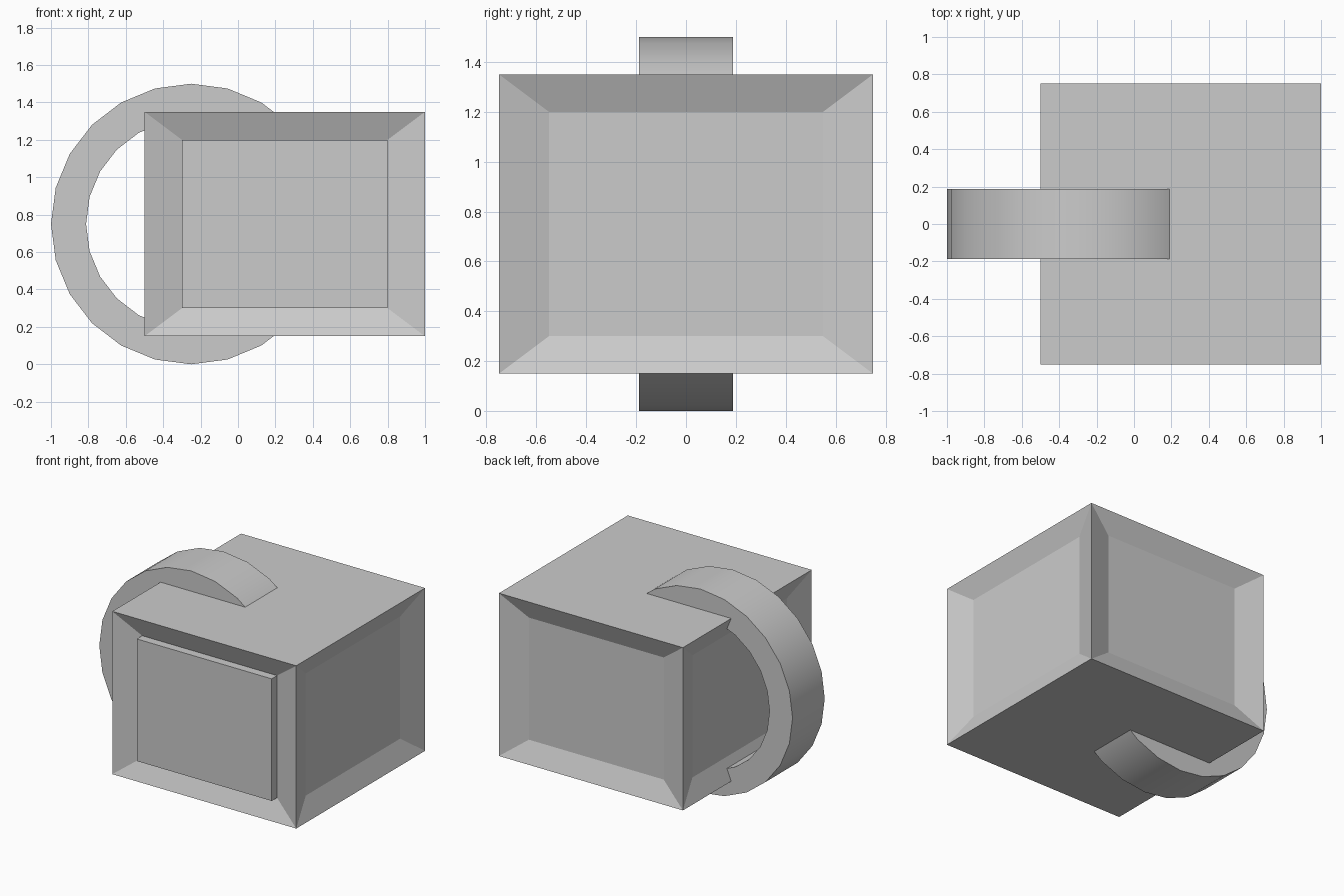
import bpy, bmesh, math
from mathutils import Vector

if "Cube" in bpy.data.objects:
    bpy.data.objects.remove(bpy.data.objects["Cube"])

DEPTH = 0.0625                      # depth of the side recesses
HALF = Vector((0.75, 0.75, 0.6))    # half size of the body
INNER = Vector((0.55, 0.55, 0.45))  # half size of the recess floors


def make_object(name, bm, location):
    bmesh.ops.recalc_face_normals(bm, faces=bm.faces[:])
    mesh = bpy.data.meshes.new(name)
    bm.to_mesh(mesh)
    bm.free()
    obj = bpy.data.objects.new(name, mesh)
    obj.location = location
    bpy.context.collection.objects.link(obj)
    return obj


def box(size):
    bm = bmesh.new()
    bmesh.ops.create_cube(bm, size=1)
    bmesh.ops.scale(bm, vec=size, verts=bm.verts[:])
    return bm


# Body: box with a shallow sloped recess in each of its four sides
bm = box(HALF * 2)
bm.normal_update()
sides = [f for f in bm.faces if abs(f.normal.z) < 0.5]
normals = [f.normal.copy() for f in sides]
bmesh.ops.inset_individual(bm, faces=sides, thickness=0.1)
for face, n in zip(sides, normals):
    for v in face.verts:
        for a in range(3):
            target = HALF[a] - DEPTH if abs(n[a]) > 0.5 else INNER[a]
            v.co[a] = math.copysign(target, v.co[a])
make_object("body", bm, (0.25, 0, 0.75))

# Front panel: fills the front recess out to the front plane
make_object("front_panel", box((1.1, DEPTH, 0.9)), (0.25, -0.75 + DEPTH / 2, 0.75))

# Handle: 24-sided flat ring running through the body
bm = bmesh.new()
profile = [(0.75, -0.1875), (0.75, 0.1875), (0.5625, 0.1875), (0.5625, -0.1875)]
verts = [bm.verts.new((r, y, 0)) for r, y in profile]
edges = [bm.edges.new((verts[i], verts[(i + 1) % 4])) for i in range(4)]
bmesh.ops.spin(bm, geom=verts + edges, cent=(0, 0, 0), axis=(0, 1, 0),
               angle=math.tau, steps=24, use_merge=True)
bmesh.ops.remove_doubles(bm, verts=bm.verts[:], dist=0.0001)
handle = make_object("handle", bm, (-0.25, 0, 0.75))
bpy.context.view_layer.objects.active = handle
handle.select_set(True)
bpy.ops.object.shade_smooth_by_angle(angle=math.radians(30))
